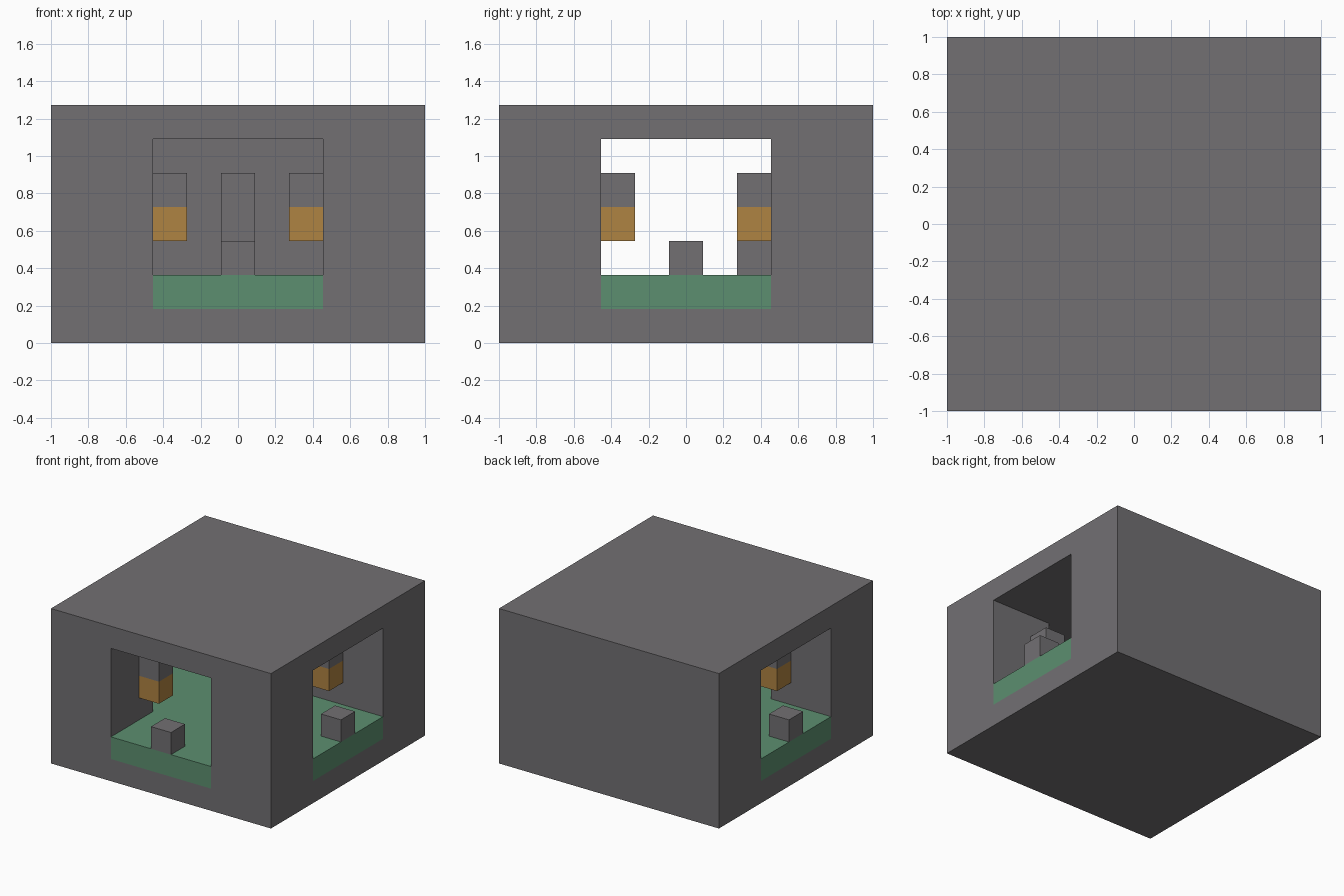
import bpy
import bmesh

if "Cube" in bpy.data.objects:
    bpy.data.objects.remove(bpy.data.objects["Cube"], do_unlink=True)

U = 2 / 11        # building module: 11 x 11 x 7 modules
HALF = 5.5        # half the block width, in modules
DOOR = 2.5        # half the passage width, in modules


def material(name, color):
    mat = bpy.data.materials.new(name)
    mat.use_nodes = True
    mat.diffuse_color = (*color, 1)
    mat.node_tree.nodes["Principled BSDF"].inputs["Base Color"].default_value = (*color, 1)
    return mat


stone = material("grey stone", (0.168, 0.162, 0.171))
grass = material("green floor", (0.107, 0.275, 0.162))
amber = material("amber glow", (0.43, 0.228, 0.054))


def prism(name, outline, z0, z1, mat):
    """Extrude a flat outline (in modules) from z0 to z1."""
    bm = bmesh.new()
    base = bm.faces.new([bm.verts.new((x * U, y * U, z0 * U)) for x, y in outline])
    top = bmesh.ops.extrude_face_region(bm, geom=[base])["geom"]
    verts = [g for g in top if isinstance(g, bmesh.types.BMVert)]
    bmesh.ops.translate(bm, verts=verts, vec=(0, 0, (z1 - z0) * U))
    bmesh.ops.recalc_face_normals(bm, faces=bm.faces)
    mesh = bpy.data.meshes.new(name)
    bm.to_mesh(mesh)
    bm.free()
    mesh.materials.append(mat)
    obj = bpy.data.objects.new(name, mesh)
    bpy.context.collection.objects.link(obj)
    return obj


def box(name, x, y, z0, z1, mat, r=0.5):
    corners = [(x - r, y - r), (x + r, y - r), (x + r, y + r), (x - r, y + r)]
    return prism(name, corners, z0, z1, mat)


def passage(reach):
    """T-shaped plan, open to the front and both sides."""
    d = DOOR
    return [(-d, -reach), (d, -reach), (d, -d), (reach, -d),
            (reach, d), (-reach, d), (-reach, -d), (-d, -d)]


# Solid block with the passages hollowed out
shell = box("shell", 0, 0, 0, 7, stone, HALF)
cutter = prism("passage_cutter", passage(HALF + 1), 1, 6, stone)
cutter.hide_render = True
cut = shell.modifiers.new("passages", "BOOLEAN")
cut.operation = "DIFFERENCE"
cut.solver = "EXACT"
cut.object = cutter
bpy.context.view_layer.objects.active = shell
bpy.ops.object.modifier_apply(modifier=cut.name)
bpy.data.objects.remove(cutter, do_unlink=True)

# Green floor, flush with the outer walls
prism("floor", passage(HALF), 1, 2, grass)

# Low block in the middle of each doorway
for name, x, y in (("front", 0, -5), ("left", 5, 0), ("right", -5, 0)):
    box(name + "_door_block", x, y, 2, 3, stone)

# Tall pillar against the back wall
box("back_pillar", 0, 2, 2, 5, stone)

# Lamps on the walls at the inner end of each passage
for side, s in (("left", 1), ("right", -1)):
    for place, x, y in (("front_passage", 2, -3), ("side_front", 3, -2), ("side_back", 3, 2)):
        box(f"{side}_{place}_lamp", s * x, y, 3, 4, amber)
        box(f"{side}_{place}_lamp_cap", s * x, y, 4, 5, stone)
